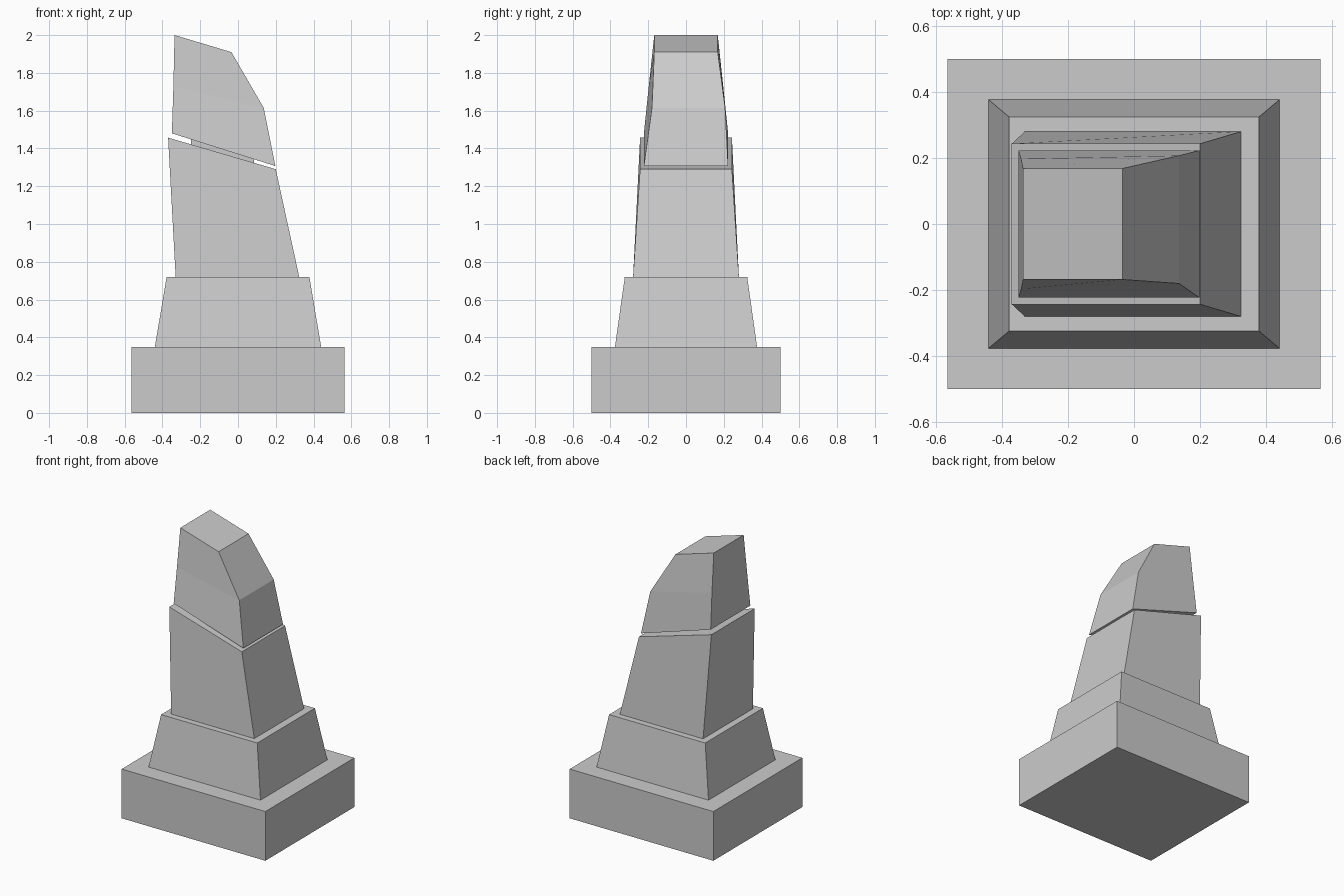
import bpy

if "Cube" in bpy.data.objects:
    bpy.data.objects.remove(bpy.data.objects["Cube"])


def loft(name, rings):
    """Four-sided block. Ring: (left x, left z, left half depth, right x, right z, right front y, right back y)."""
    verts, faces = [], []
    for xl, zl, yl, xr, zr, yf, yb in rings:
        verts += [(xl, -yl, zl), (xr, yf, zr), (xr, yb, zr), (xl, yl, zl)]
    for r in range(len(rings) - 1):
        for i in range(4):
            a, b = r * 4 + i, r * 4 + (i + 1) % 4
            faces.append((a, b, b + 4, a + 4))
    n = len(verts)
    faces += [(3, 2, 1, 0), (n - 4, n - 3, n - 2, n - 1)]
    mesh = bpy.data.meshes.new(name)
    mesh.from_pydata(verts, [], faces)
    mesh.update()
    obj = bpy.data.objects.new(name, mesh)
    bpy.context.collection.objects.link(obj)
    return obj


def ring(xl, xr, y, zl, zr=None):
    """Ring with equal depth along its length, optionally tilted."""
    return (xl, zl, y, xr, zl if zr is None else zr, -y, y)


# Square foot and tapered plinth
loft("base_slab", [ring(-0.565, 0.565, 0.5, 0), ring(-0.565, 0.565, 0.5, 0.35)])
loft("plinth", [ring(-0.44, 0.44, 0.376, 0.35), ring(-0.378, 0.378, 0.324, 0.72)])

# Leaning shaft with a slanted top
loft("lower_shaft", [ring(-0.33, 0.324, 0.28, 0.72),
                     ring(-0.37, 0.2, 0.243, 1.457, 1.29)])

# Recessed core bridging the slanted gap
loft("gap_core", [ring(-0.25, 0.085, 0.13, 1.415, 1.317),
                  ring(-0.25, 0.085, 0.13, 1.453, 1.347)])

# Broken upper block with a chipped right side
loft("upper_block", [ring(-0.35, 0.198, 0.223, 1.48, 1.307),
                     (-0.342, 1.73, 0.197, 0.136, 1.615, -0.18, 0.207),
                     ring(-0.336, -0.035, 0.168, 2.0, 1.91)])
